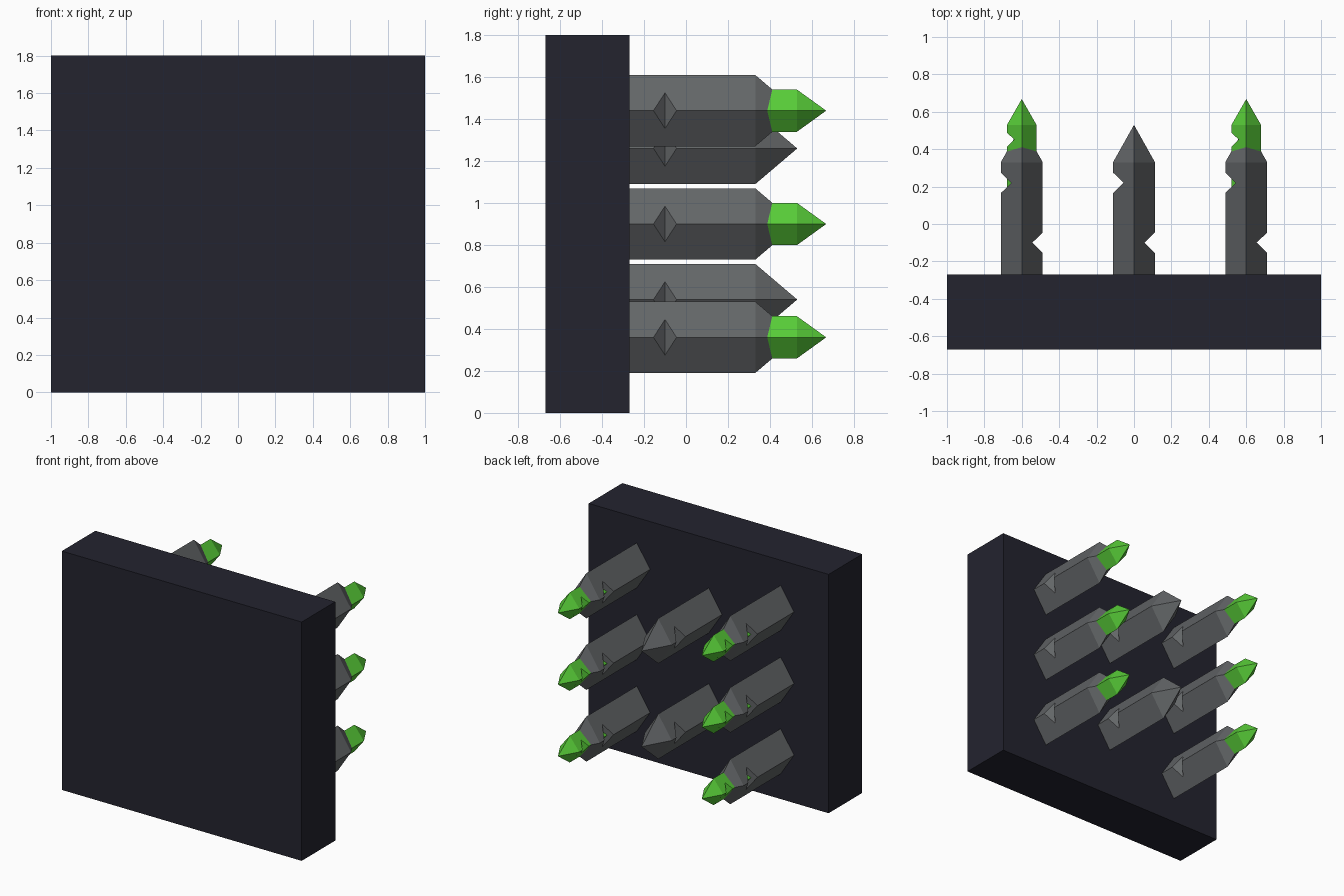
import bpy, bmesh

if "Cube" in bpy.data.objects:
    bpy.data.objects.remove(bpy.data.objects["Cube"])


def material(name, rgb):
    m = bpy.data.materials.new(name)
    m.diffuse_color = (*rgb, 1)
    m.use_nodes = True
    m.node_tree.nodes["Principled BSDF"].inputs["Base Color"].default_value = m.diffuse_color
    return m


DARK = material("dark slate", (0.017, 0.017, 0.028))
GRAY = material("stone gray", (0.125, 0.132, 0.138))
GREEN = material("bright green", (0.098, 0.61, 0.040))


def finish(bm, name, mat, loc):
    bmesh.ops.recalc_face_normals(bm, faces=bm.faces)
    me = bpy.data.meshes.new(name)
    bm.to_mesh(me)
    bm.free()
    me.materials.append(mat)
    ob = bpy.data.objects.new(name, me)
    ob.location = loc
    bpy.context.collection.objects.link(ob)
    return ob


# Diamond-section spike along +y, with a V notch in each side edge.
# Each ring: distance behind the tip, section scale, right and left cut (fraction of width)
RINGS = [(0.80, 1, 1, 1),
         (0.685, 1, 1, 1), (0.63, 1, 0.5, 1), (0.575, 1, 1, 1),
         (0.365, 1, 1, 1), (0.31, 1, 1, 0.5), (0.255, 1, 1, 1),
         (0.20, 1, 1, 1), (0, 0, 1, 1)]


def spike(name, mat, x, z, tip, length, w, h):
    bm = bmesh.new()
    rings = []
    for back, s, r, l in RINGS:
        pts = [(0, 1), (r, 1 - r), (r, r - 1), (0, -1), (-l, l - 1), (-l, 1 - l)]
        rings.append([bm.verts.new((px * s * w, -back * length, pz * s * h)) for px, pz in pts])
    for a, b in zip(rings, rings[1:]):
        for i in range(6):
            j = (i + 1) % 6
            bm.faces.new((a[i], a[j], b[j], b[i]))
    bm.faces.new(rings[0])
    bmesh.ops.remove_doubles(bm, verts=bm.verts, dist=1e-5)
    finish(bm, name, mat, (x, tip, z))


# Backing slab
bm = bmesh.new()
bmesh.ops.create_cube(bm, size=1)
bmesh.ops.scale(bm, vec=(2, 0.4, 1.8), verts=bm.verts)
finish(bm, "wall_slab", DARK, (0, -0.47, 0.9))

# Outer columns: gray spikes with green cores poking out
for x in (-0.6, 0.6):
    for z in (0.36, 0.9, 1.44):
        spike("outer_spike", GRAY, x, z, 0.53, 1, 0.112, 0.17)
        spike("green_tip", GREEN, x, z, 0.668, 0.7, 0.08, 0.101)

# Middle column: plain gray spikes
for z in (0.54, 1.26):
    spike("middle_spike", GRAY, 0, z, 0.53, 1, 0.112, 0.17)
